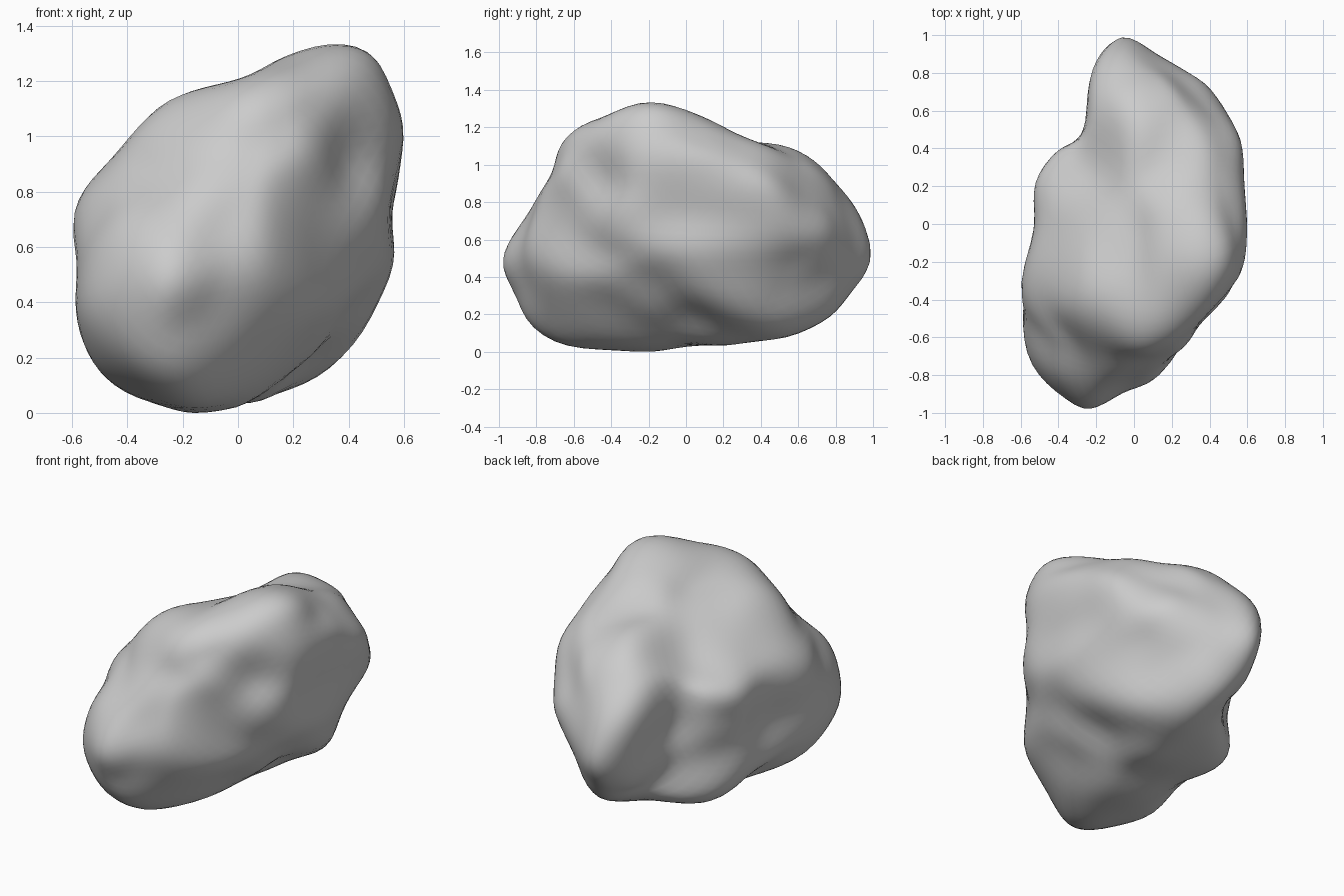
import bpy
import bmesh
import math
from mathutils import Vector

cube = bpy.data.objects.get("Cube")
if cube:
    bpy.data.objects.remove(cube, do_unlink=True)

CENTRE = Vector((0, 0, 0.685))
X, Y, Z = Vector((1, 0, 0)), Vector((0, 1, 0)), Vector((0, 0, 1))
BINS = 64

# Outline of the boulder across its width and height (x, z)
front_outline = [
    (.37, 1.37), (.53, 1.31), (.61, 1.1), (.58, .85), (.55, .72), (.57, .59), (.55, .5),
    (.47, .33), (.4, .23), (.3, .13), (.12, .06), (0, .02), (-.18, 0), (-.36, .06),
    (-.5, .17), (-.58, .3), (-.6, .42), (-.58, .54), (-.61, .64), (-.6, .76), (-.53, .86),
    (-.44, .94), (-.3, 1.12), (-.2, 1.17), (0, 1.22), (.15, 1.31)]

# Outline along its length and height (y, z)
side_outline = [
    (-.2, 1.37), (-.02, 1.32), (.1, 1.27), (.3, 1.15), (.55, 1.13), (.7, 1.03), (.87, .85),
    (.96, .7), (1, .53), (.97, .43), (.8, .2), (.7, .12), (.55, .07), (.22, .04), (.05, .05),
    (-.2, 0), (-.4, .02), (-.58, 0), (-.75, .06), (-.85, .14), (-.92, .33), (-1, .48),
    (-.97, .6), (-.85, .78), (-.73, .95), (-.68, 1.11), (-.6, 1.21), (-.4, 1.3)]

# Outline on the ground plan (x, y)
plan_outline = [
    (-.02, 1), (.1, .93), (.38, .75), (.45, .65), (.58, .46), (.61, .03), (.6, -.2),
    (.54, -.34), (.38, -.52), (.26, -.69), (.13, -.83), (-.24, -1), (-.42, -.9),
    (-.55, -.77), (-.6, -.62), (-.61, -.35), (-.57, -.18), (-.52, 0), (-.54, .16),
    (-.5, .28), (-.4, .4), (-.27, .48), (-.27, .68), (-.25, .82), (-.2, .91), (-.13, .97)]

# Slanting outlines, measured from the centre (across, up)
front_corner_outline = [
    (.26, .59), (.39, .56), (.52, .5), (.63, .37), (.72, .22), (.73, .09), (.66, -.05),
    (.55, -.26), (.5, -.4), (.25, -.48), (.16, -.55), (.01, -.62), (-.17, -.73), (-.4, -.78),
    (-.54, -.76), (-.7, -.69), (-.8, -.56), (-.85, -.39), (-.84, -.22), (-.75, -.1),
    (-.69, .08), (-.59, .2), (-.52, .27), (-.36, .36), (-.13, .41), (.04, .46), (.16, .56)]

back_corner_outline = [
    (-.23, .77), (-.14, .77), (.03, .73), (.11, .73), (.3, .67), (.46, .52), (.61, .33),
    (.74, .26), (.81, .12), (.86, -.09), (.82, -.22), (.74, -.36), (.62, -.49), (.36, -.57),
    (.33, -.63), (.22, -.7), (.1, -.73), (-.14, -.72), (-.42, -.73), (-.55, -.6),
    (-.57, -.51), (-.73, -.2), (-.72, .17), (-.55, .42), (-.42, .6), (-.35, .72)]

under_corner_outline = [
    (-.31, .67), (-.1, .64), (.14, .59), (.27, .6), (.42, .56), (.6, .43), (.68, .34),
    (.71, .21), (.69, .08), (.62, -.08), (.52, -.22), (.55, -.4), (.52, -.51), (.43, -.57),
    (.25, -.62), (.2, -.72), (.1, -.79), (-.22, -.87), (-.33, -.86), (-.44, -.72),
    (-.51, -.6), (-.62, -.37), (-.59, -.15), (-.62, .09), (-.6, .24), (-.62, .4),
    (-.56, .56), (-.48, .64)]

# Hollows and swellings: direction from the centre, spread, height
lumps = [
    ((.38, -.42, .22), .14, -.07),   # hollow on the front right shoulder
    ((.42, -.38, -.02), .13, .03),   # knob under that hollow
    ((.5, -.12, -.26), .15, -.02),   # dip low on the right flank
    ((-.2, .4, .34), .16, -.06),     # valley beside the rear ridge
    ((-.25, .55, -.1), .15, -.05),   # lower end of the valley
    ((-.45, .15, .25), .18, .03),    # left shoulder swelling
    ((-.45, .25, -.04), .1, -.03),   # crease under the left shoulder
    ((-.38, .3, -.32), .15, .03),    # low left foot
    ((.25, 0, -.55), .13, -.04),     # hollow underneath
]


def slanted_axes(azimuth, elevation):
    """Across and up directions of a slanting plane through the centre."""
    turn, tip = math.radians(azimuth), math.radians(elevation)
    across = Vector((math.cos(turn), math.sin(turn), 0))
    outward = across.cross(Z)
    return across, Z * math.cos(tip) - outward * math.sin(tip)


def polar_radii(outline, across, up, origin):
    """Distance from the centre to an outline, for each angular step."""
    pts = [(p - origin.dot(across), q - origin.dot(up)) for p, q in outline]
    radii = []
    for i in range(BINS):
        angle = (i + 0.5) / BINS * math.tau
        c, s = math.cos(angle), math.sin(angle)
        best = 0
        for (px, py), (qx, qy) in zip(pts, pts[1:] + pts[:1]):
            side_p, side_q = c * py - s * px, c * qy - s * qx
            if side_p * side_q <= 0 and side_p != side_q:
                t = side_p / (side_p - side_q)
                best = max(best, c * (px + t * (qx - px)) + s * (py + t * (qy - py)))
        radii.append(best)
    return radii


def gather_pushes(verts, across, up, target, pushes):
    """Add the weighted moves that would bring the rim onto an outline."""
    reach = [0.0] * BINS
    spots = []
    for v in verts:
        p, q = v.co.dot(across), v.co.dot(up)
        place = (math.atan2(q, p) % math.tau) / math.tau * BINS
        dist = math.hypot(p, q)
        step = int(place) % BINS
        reach[step] = max(reach[step], dist)
        spots.append((p, q, place - 0.5, dist))
    for n, (p, q, place, dist) in enumerate(spots):
        low = math.floor(place)
        t = place - low
        i, j = low % BINS, (low + 1) % BINS
        rim = reach[i] * (1 - t) + reach[j] * t
        goal = target[i] * (1 - t) + target[j] * t
        weight = min(1, dist / rim) ** 14
        if weight > 0.02:
            move = (across * p + up * q) * ((goal / rim - 1) * weight)
            pushes[n] += Vector((*move, weight))


def add_lumps(verts):
    for direction, spread, height in lumps:
        axis = Vector(direction).normalized()
        for v in verts:
            along = v.co.dot(axis)
            if along > 0:
                off = (v.co - axis * along).length
                v.co += axis * height * math.exp(-(off / spread) ** 2)


# Leaning egg as the starting form
bm = bmesh.new()
bmesh.ops.create_icosphere(bm, subdivisions=5, radius=1)
verts = list(bm.verts)
bm.verts.index_update()
for v in verts:
    x, y, z = v.co
    v.co = (.61 * x, .16 * x + .98 * y, .2 * x - .05 * y + .65 * z)
near = [[e.other_vert(v).index for e in v.link_edges] for v in verts]

middle = Vector((0, 0, 0))
fits = []
for outline, (across, up), origin in [
        (front_corner_outline, slanted_axes(30, 25), middle),
        (back_corner_outline, slanted_axes(210, 25), middle),
        (under_corner_outline, slanted_axes(142, -25), middle),
        (front_outline, (X, Z), CENTRE),
        (side_outline, (Y, Z), CENTRE),
        (plan_outline, (X, Y), CENTRE)]:
    fits.append((across, up, polar_radii(outline, across, up, origin)))

# Sculpt with broad soft strokes first, then finer ones
for n in range(14):
    if n == 9:
        add_lumps(verts)
    pushes = [Vector((0, 0, 0, 0)) for v in verts]
    for across, up, target in fits:
        gather_pushes(verts, across, up, target, pushes)
    for _ in range(max(3, 30 - 3 * n)):
        pushes = [(pushes[i] + sum((pushes[k] for k in ring), Vector((0, 0, 0, 0))))
                  / (len(ring) + 1) for i, ring in enumerate(near)]
    for v, push in zip(verts, pushes):
        v.co += push.to_3d() / (push.w + 0.02)
bmesh.ops.smooth_vert(bm, verts=verts, factor=0.5,
                      use_axis_x=True, use_axis_y=True, use_axis_z=True)

# Stand the boulder on the ground
bmesh.ops.translate(bm, verts=verts, vec=(0, 0, -min(v.co.z for v in verts)))

mesh = bpy.data.meshes.new("boulder")
bm.to_mesh(mesh)
bm.free()
boulder = bpy.data.objects.new("boulder", mesh)
bpy.context.collection.objects.link(boulder)
for face in mesh.polygons:
    face.use_smooth = True

# Plain grey stone
stone = bpy.data.materials.new("grey_stone")
stone.use_nodes = True
grey = (0.6, 0.6, 0.6, 1)
stone.diffuse_color = grey
stone.node_tree.nodes["Principled BSDF"].inputs["Base Color"].default_value = grey
mesh.materials.append(stone)
